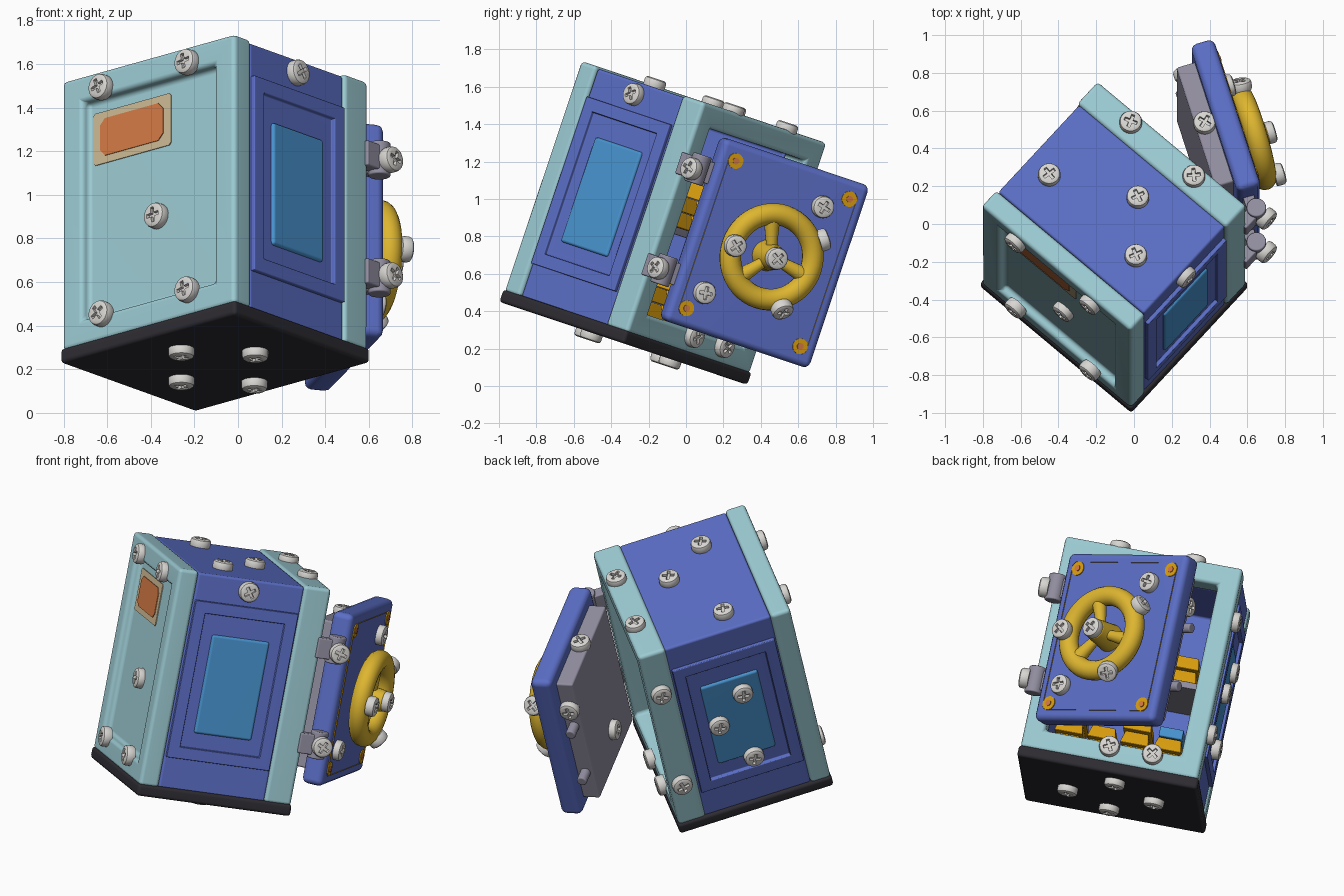
import bpy, bmesh, math, random
from mathutils import Matrix, Vector

if "Cube" in bpy.data.objects:
    bpy.data.objects.remove(bpy.data.objects["Cube"])

random.seed(4)

def color(name, r, g, b):
    m = bpy.data.materials.new(name)
    lin = [((c / 255 + 0.055) / 1.055) ** 2.4 for c in (r, g, b)]
    m.diffuse_color = (*lin, 1)
    m.use_nodes = True
    m.node_tree.nodes["Principled BSDF"].inputs["Base Color"].default_value = m.diffuse_color
    return m

TEAL = color("pale teal", 156, 203, 211)
BLUE = color("royal blue", 91, 110, 198)
GLASS = color("window blue", 72, 148, 208)
BLACK = color("rubber black", 46, 44, 50)
GOLD = color("wheel gold", 222, 182, 48)
AMBER = color("amber", 218, 158, 14)
GREY = color("steel grey", 146, 142, 160)
STEEL = color("screw white", 216, 214, 210)
TAN = color("label tan", 205, 186, 148)
ORANGE = color("label orange", 212, 122, 68)

# Tilted frame of the safe (x = toward door side, z = up the safe) and frame of the open door
BODY = (Matrix.Translation((-0.105, -0.335, 0.228)) @ Matrix.Rotation(math.radians(-18.5), 4, 'X')
        @ Matrix.Rotation(math.radians(48.6), 4, 'Z'))
DOOR = BODY @ Matrix.Translation((0.56, -0.51, 0)) @ Matrix.Rotation(math.radians(-31.5), 4, 'Z')

def finish(name, bm, mat, frame, bevel=0.0):
    bmesh.ops.recalc_face_normals(bm, faces=bm.faces)
    if bevel:
        sharp = [e for e in bm.edges if e.is_manifold and e.calc_face_angle(0) > 0.6]
        bmesh.ops.bevel(bm, geom=sharp, offset=bevel, segments=3, profile=0.5, affect='EDGES')
    me = bpy.data.meshes.new(name)
    bm.to_mesh(me)
    bm.free()
    me.materials.append(mat)
    for p in me.polygons:
        p.use_smooth = True
    me.set_sharp_from_angle(angle=math.radians(38))
    ob = bpy.data.objects.new(name, me)
    bpy.context.collection.objects.link(ob)
    ob.matrix_world = frame
    wn = ob.modifiers.new("even shading", 'WEIGHTED_NORMAL')
    wn.keep_sharp = True
    return ob

def face_toward(bm, d):
    d = Vector(d)
    bm.normal_update()
    return max((f for f in bm.faces if f.normal.dot(d) > 0.9), key=lambda f: f.calc_center_median().dot(d))

def sink(bm, face, margin, depth):
    """Inset a face and push it straight in; returns the new floor face."""
    bmesh.ops.inset_individual(bm, faces=[face], thickness=margin, use_even_offset=True)
    n = face.normal.copy()
    new = bmesh.ops.extrude_discrete_faces(bm, faces=[face])['faces'][0]
    bmesh.ops.translate(bm, verts=new.verts, vec=-n * depth)
    return new

def box(name, lo, hi, mat, bevel=0.0, frame=BODY, edit=None, taper=1.0):
    bm = bmesh.new()
    bmesh.ops.create_cube(bm, size=1)
    lo, hi = Vector(lo), Vector(hi)
    for v in bm.verts:
        s = taper if v.co.z > 0 else 1
        v.co = Vector([(a + b) / 2 + c * k * (b - a) for a, b, c, k in zip(lo, hi, v.co, (s, s, 1))])
    if edit:
        edit(bm)
    return finish(name, bm, mat, frame, bevel)

def plate(name, x0, x1, y, z, cut, mat, frame, rim=0):
    """Thin plate facing x with cut corners, optionally only its rim."""
    bm = bmesh.new()
    (a, b), (c, d) = y, z
    pts = [(a + cut, c), (b - cut, c), (b, c + cut), (b, d - cut),
           (b - cut, d), (a + cut, d), (a, d - cut), (a, c + cut)]
    f = bm.faces.new([bm.verts.new((x0, *p)) for p in pts])
    if rim:
        bmesh.ops.inset_individual(bm, faces=[f], thickness=rim, use_even_offset=True)
        bmesh.ops.delete(bm, geom=[f], context='FACES_ONLY')
    g = bmesh.ops.extrude_face_region(bm, geom=bm.faces[:])['geom']
    bmesh.ops.translate(bm, verts=[v for v in g if isinstance(v, bmesh.types.BMVert)], vec=(x1 - x0, 0, 0))
    return finish(name, bm, mat, frame)

def rod(name, a, b, r, mat, frame=BODY, r2=None, bevel=0.008, sides=24):
    a, b = Vector(a), Vector(b)
    bm = bmesh.new()
    m = Matrix.Translation((a + b) / 2) @ (b - a).to_track_quat('Z', 'Y').to_matrix().to_4x4()
    bmesh.ops.create_cone(bm, cap_ends=True, segments=sides, radius1=r, radius2=r2 or r,
                          depth=(b - a).length, matrix=m)
    return finish(name, bm, mat, frame, bevel)

# Base and the end slabs
box("base_plate", (-0.47, -0.535, 0), (0.47, 0.535, 0.07), BLACK, 0.018)
box("front_slab", (-0.465, -0.527, 0.06), (-0.345, 0.527, 1.36), TEAL, 0.022,
    edit=lambda bm: sink(bm, face_toward(bm, (-1, 0, 0)), 0.125, 0.05))

def make_ring(bm):
    faces = [face_toward(bm, (s, 0, 0)) for s in (1, -1)]
    bmesh.ops.inset_individual(bm, faces=faces, thickness=0.125, use_even_offset=True)
    edges = [e for f in faces for e in f.edges]
    bmesh.ops.delete(bm, geom=faces, context='FACES_ONLY')
    bmesh.ops.bridge_loops(bm, edges=edges)

box("door_surround", (0.30, -0.527, 0.06), (0.465, 0.527, 1.36), TEAL, 0.022, edit=make_ring)

# Hollow middle body with recessed window panels on both sides
box("middle_body", (-0.345, -0.515, 0.06), (0.305, 0.515, 1.35), BLUE, 0.015,
    edit=lambda bm: sink(bm, face_toward(bm, (1, 0, 0)), 0.112, 0.6))
for s in (-1, 1):
    def panel(bm, s=s):
        f = sink(bm, face_toward(bm, (0, s, 0)), 0.07, 0.022)
        sink(bm, f, 0.035, 0.012)
    y0, y1 = sorted((s * 0.47, s * 0.537))
    box("side_panel", (-0.335, y0, 0.25), (0.292, y1, 1.19), BLUE, 0.005, edit=panel)
    y0, y1 = sorted((s * 0.49, s * 0.53))
    box("side_window", (-0.195, y0, 0.41), (0.155, y1, 1.0), GLASS, 0.015)

# Label on the front
plate("label_backing", -0.412, -0.420, (-0.10, 0.375), (0.93, 1.18), 0.012, TAN, BODY)
plate("label_face", -0.412, -0.424, (-0.055, 0.33), (0.965, 1.145), 0.03, ORANGE, BODY)

# Shelf and valuables inside
box("shelf", (-0.30, -0.41, 0.64), (0.28, 0.41, 0.68), GREY, 0.006)
for base in (0.175, 0.68):
    for i in range(4):
        y = -0.38 + i * 0.195
        for row in range(2 if i % 2 else 3):
            z = base + row * 0.085
            box("gold_bar", (-0.12, y, z), (0.24, y + 0.17, z + 0.083), AMBER, 0.008, taper=0.8)
box("bundle", (-0.05, 0.22, 0.35), (0.2, 0.36, 0.41), GLASS, 0.008)

# Hinges
for h in (0.44, 1.01):
    rod("hinge_barrel", (0.56, -0.51, h - 0.08), (0.56, -0.51, h + 0.08), 0.052, GREY)
    box("hinge_leaf", (0.44, -0.545, h - 0.06), (0.56, -0.475, h + 0.06), GREY, 0.008)
    box("hinge_door_leaf", (-0.05, 0, h - 0.06), (0.01, 0.12, h + 0.06), GREY, 0.006, DOOR)

# Door slab, inner block and locking bolts
EC, HC = 0.505, 0.70
box("door", (-0.08, EC - 0.43, HC - 0.515), (0.05, EC + 0.43, HC + 0.515), BLUE, 0.035, DOOR)
box("door_inner_block", (-0.18, EC - 0.35, HC - 0.44), (-0.07, EC + 0.35, HC + 0.44), GREY, 0.012, DOOR)
for h in (0.46, 0.82):
    rod("locking_bolt", (-0.13, 0.82, h), (-0.13, 0.94, h), 0.03, GREY, DOOR)
plate("door_border", 0.048, 0.056, (EC - 0.375, EC + 0.375), (HC - 0.455, HC + 0.455), 0.02, AMBER, DOOR, 0.035)
for sy in (-1, 1):
    for sz in (-1, 1):
        y, z = EC + sy * 0.335, HC + sz * 0.415
        rod("border_corner", (0.045, y, z), (0.056, y, z), 0.042, AMBER, DOOR, bevel=0)
        rod("border_rivet", (0.05, y, z), (0.061, y, z), 0.018, ORANGE, DOOR, bevel=0, sides=12)

# Hand wheel
bpy.ops.mesh.primitive_torus_add(major_radius=0.23, minor_radius=0.058, major_segments=48, minor_segments=16)
wheel = bpy.context.object
wheel.name = "wheel_rim"
wheel.data.materials.append(GOLD)
bpy.ops.object.shade_smooth()
wheel.matrix_world = DOOR @ Matrix.Translation((0.135, EC, HC - 0.01)) @ Matrix.Rotation(math.pi / 2, 4, 'Y')
rod("wheel_hub", (0.04, EC, HC - 0.01), (0.215, EC, HC - 0.01), 0.085, GOLD, DOOR, r2=0.062)
for a in (109, 229, 349):
    c, s = math.cos(math.radians(a)), math.sin(math.radians(a))
    rod("wheel_spoke", (0.135, EC + 0.03 * c, HC - 0.01 + 0.03 * s),
        (0.135, EC + 0.22 * c, HC - 0.01 + 0.22 * s), 0.026, GOLD, DOOR, r2=0.046, bevel=0, sides=16)

# One cross-head screw mesh shared by every screw
def screw_mesh():
    bm = bmesh.new()
    n, rings = 24, []
    for r, z in ((0.056, -0.012), (0.06, 0.0), (0.06, 0.026), (0.056, 0.037), (0.046, 0.043)):
        rings.append([bm.verts.new((r * math.cos(i * math.tau / n), r * math.sin(i * math.tau / n), z))
                      for i in range(n)])
    for a, b in zip(rings, rings[1:]):
        for i in range(n):
            bm.faces.new((a[i], a[(i + 1) % n], b[(i + 1) % n], b[i]))
    bm.faces.new(rings[0][::-1])
    w, l, cross = 0.009, 0.036, []
    for k in range(4):
        rot = Matrix.Rotation(k * math.pi / 2, 3, 'Z')
        cross += [rot @ Vector(p) for p in ((l, -w, 0), (l, w, 0), (w, w, 0))]
    top = [bm.verts.new((p.x, p.y, 0.043)) for p in cross]
    low = [bm.verts.new((p.x * 0.9, p.y * 0.9, 0.027)) for p in cross]
    edges = [bm.edges.get((rings[-1][i], rings[-1][(i + 1) % n])) for i in range(n)]
    edges += [bm.edges.new((top[i], top[(i + 1) % 12])) for i in range(12)]
    bmesh.ops.triangle_fill(bm, edges=edges, use_beauty=True)
    for i in range(12):
        j = (i + 1) % 12
        bm.faces.new((top[i], top[j], low[j], low[i]))
    bm.faces.new(low)
    ob = finish("screw", bm, STEEL, Matrix())
    me = ob.data
    bpy.data.objects.remove(ob)
    return me

SCREW = screw_mesh()

def screw(pos, normal, frame=BODY):
    ob = bpy.data.objects.new("screw", SCREW)
    bpy.context.collection.objects.link(ob)
    turn = Vector(normal).to_track_quat('Z', 'Y').to_matrix().to_4x4()
    ob.matrix_world = frame @ Matrix.Translation(pos) @ turn @ Matrix.Rotation(random.uniform(0, 1.5), 4, 'Z')

# Body screws, grouped by the face they sit on
for q, h in ((0.275, 1.275), (-0.25, 1.28), (0.275, 0.18), (-0.25, 0.18)):
    screw((-0.465, q, h), (-1, 0, 0))
screw((-0.415, -0.02, 0.60), (-1, 0, 0))
screw((-0.027, -0.515, 1.28), (0, -1, 0))
for p, q in ((-0.1, 0.37), (0.117, -0.064), (-0.135, -0.272), (0.405, 0.24), (0.4, -0.21)):
    screw((p, q, 1.355), (0, 0, 1))
for p, q in ((-0.257, -0.02), (-0.01, -0.254), (0.063, 0.262), (0.32, 0.042)):
    screw((p, q, 0), (0, 0, -1))
for p, h in ((-0.078, 0.88), (0.10, 0.70), (-0.055, 0.40), (0.386, 1.055), (0.392, 0.36)):
    screw((p, 0.528, h), (0, 1, 0))
for q in (-0.016, 0.24):
    screw((0.465, q, 0.155), (1, 0, 0))
for h in (0.44, 1.0):
    screw((0.57, -0.56, h), (0, -1, 0))

# Door screws
for x, e, h, nrm in ((0.05, 0.71, 1.03, (1, 0, 0)), (0.05, 0.235, 0.394, (1, 0, 0)),
                     (0.193, 0.27, 0.685, (1, 0, 0)), (0.215, EC, HC - 0.01, (1, 0, 0)),
                     (0.14, 0.735, 0.855, (0.1, 0.8, 0.6)), (0.17, 0.635, 0.45, (0.7, 0.35, -0.62)),
                     (-0.13, 0.51, 1.14, (0, 0, 1)), (-0.13, 0.855, 0.95, (0, 1, 0)),
                     (-0.18, 0.475, 0.46, (-1, 0, 0))):
    screw((x, e, h), nrm, DOOR)
